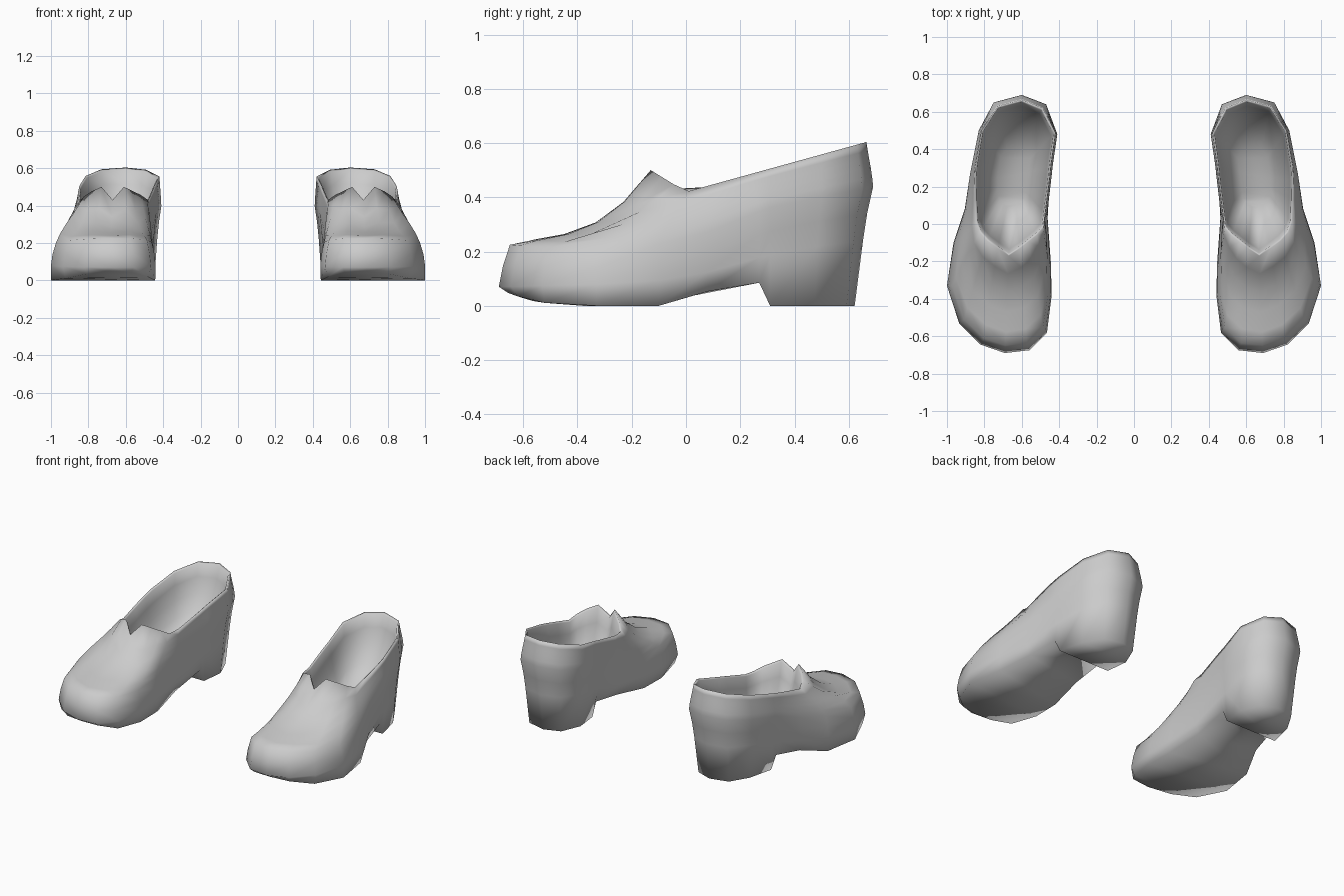
import bpy, bmesh

cube = bpy.data.objects.get("Cube")
if cube:
    bpy.data.objects.remove(cube, do_unlink=True)

grey = bpy.data.materials.new("plain grey")
grey.use_nodes = True
grey.diffuse_color = (0.6, 0.6, 0.6, 1)
grey.node_tree.nodes["Principled BSDF"].inputs["Base Color"].default_value = (0.6, 0.6, 0.6, 1)

# Plan outline of the left shoe, from the toe round the outer side, heel and inner side
OUTLINE = [(.69, -.69), (.82, -.645), (.935, -.53), (1.0, -.33), (.965, -.10), (.91, .08),
           (.877, .27), (.868, .31), (.83, .50), (.75, .65), (.60, .69), (.47, .64), (.41, .48),
           (.435, .31), (.438, .27), (.46, .03), (.445, -.20), (.44, -.38), (.465, -.58), (.56, -.675)]
# Opening edge, at matching stations
RIM = [(.67, -.17), (.73, -.13), (.785, -.09), (.825, -.045), (.845, .01), (.85, .13),
       (.852, .24), (.848, .31), (.815, .50), (.73, .63), (.60, .665), (.49, .62), (.42, .49),
       (.445, .31), (.452, .24), (.475, .06), (.485, -.02), (.52, -.06), (.565, -.095), (.61, -.13)]

# Curves along the length: pairs of (y, value)
RIM_Z = [(-.17, .43), (-.13, .50), (0, .42), (.67, .605)]
BOTTOM_Z = [(-.69, .06), (-.58, .02), (-.45, 0), (-.08, 0), (.05, .045), (.18, .08), (.27, .085), (.305, 0)]
FLOOR_Z = [(-.2, .10), (.1, .14), (.6, .28)]
BOTTOM_S = [(-.69, .9), (-.5, .96), (-.33, 1), (-.1, .99), (.1, .88), (.31, .86), (.69, .80)]
LOW_S = [(-.69, 1), (0, 1), (.1, .97), (.3, .93), (.5, .90), (.69, .89)]
LOW_Z = [(-.69, .07), (-.3, .08), (0, .10), (.2, .16), (.4, .21), (.69, .24)]
HIGH_S = [(-.69, .88), (-.33, .92), (0, .96), (.3, 1), (.69, 1)]
HIGH_Z = [(-.69, .225), (-.33, .20), (0, .24), (.3, .36), (.69, .44)]
MID_BULGE = [(-.1, .015), (.4, -.01)]
VAMP_POWER = [(-.66, 2.6), (-.5, 2.1), (-.33, 1.05), (0, .95), (.3, 1)]


def at(curve, y):
    """Linear interpolation along a curve."""
    if y <= curve[0][0]:
        return curve[0][1]
    for (a, va), (b, vb) in zip(curve, curve[1:]):
        if y <= b:
            return va + (vb - va) * (y - a) / (b - a)
    return curve[-1][1]


def inset(p, s):
    """Pull a plan point towards the centre line of the shoe."""
    x, y = p
    cx = .67 - .05 * min(max(y + .2, 0), 1)
    cy = min(max(y, -.35), .35)
    return cx + (x - cx) * s, cy + (y - cy) * s


def shoe_rings():
    """Rings from the sole and heel contact up to the opening, then down the lining."""
    bottom, low, mid, high = [], [], [], []
    for p in OUTLINE:
        y = p[1]
        x0, y0 = inset(p, at(BOTTOM_S, y))
        bottom.append((x0, y0, at(BOTTOM_Z, y0)))
        s1, s2, z1, z2 = at(LOW_S, y), at(HIGH_S, y), at(LOW_Z, y), at(HIGH_Z, y)
        low.append((*inset(p, s1), z1))
        mid.append((*inset(p, (s1 + s2) / 2 + at(MID_BULGE, y)), (z1 + z2) / 2))
        high.append((*inset(p, s2), z2))
    rim = [(x, y, at(RIM_Z, y)) for x, y in RIM]
    rings = [bottom, low, mid, high]
    # Vamp and quarters sweep up to the opening
    for f in (.15, .37, .6, .8):
        lift = .7 * f * (1 - f) ** 3
        rings.append([(a[0] + (b[0] - a[0]) * f, a[1] + (b[1] - a[1]) * f,
                       a[2] + (b[2] - a[2]) * (f ** at(VAMP_POWER, a[1]) + lift))
                      for a, b in zip(high, rim)])
    rings.append(rim)
    # Lining: thin edge, then a rounded bowl down to the insole
    for s, drop in ((.95, .03), (.90, .27), (.81, .55), (.64, .82), (.4, 1)):
        ring = []
        for x, y, z in rim:
            xi, yi = .645 + (x - .645) * s, .25 + (y - .25) * (s + .02)
            ring.append((xi, yi, z + (at(FLOOR_Z, yi) - z) * drop))
        rings.append(ring)
    return rings


def loft(name, rings, side):
    """Skin closed rings and bridge both ends across; side is +1 left, -1 right."""
    bm = bmesh.new()
    loops = [[bm.verts.new((x * side, y, z)) for x, y, z in r] for r in rings]
    n = len(loops[0])
    h = n // 2
    for a, b in zip(loops, loops[1:]):
        for i in range(n):
            j = (i + 1) % n
            bm.faces.new((a[i], a[j], b[j], b[i]))
    for ring in (loops[0], loops[-1]):
        bm.faces.new((ring[0], ring[1], ring[-1]))
        for i in range(1, h - 1):
            bm.faces.new((ring[i], ring[i + 1], ring[n - i - 1], ring[n - i]))
        bm.faces.new((ring[h - 1], ring[h], ring[h + 1]))
    bmesh.ops.recalc_face_normals(bm, faces=bm.faces[:])
    for face in bm.faces:
        face.smooth = True
    mesh = bpy.data.meshes.new(name)
    bm.to_mesh(mesh)
    bm.free()
    mesh.materials.append(grey)
    bpy.context.collection.objects.link(bpy.data.objects.new(name, mesh))


loft("left_shoe", shoe_rings(), 1)
loft("right_shoe", shoe_rings(), -1)
